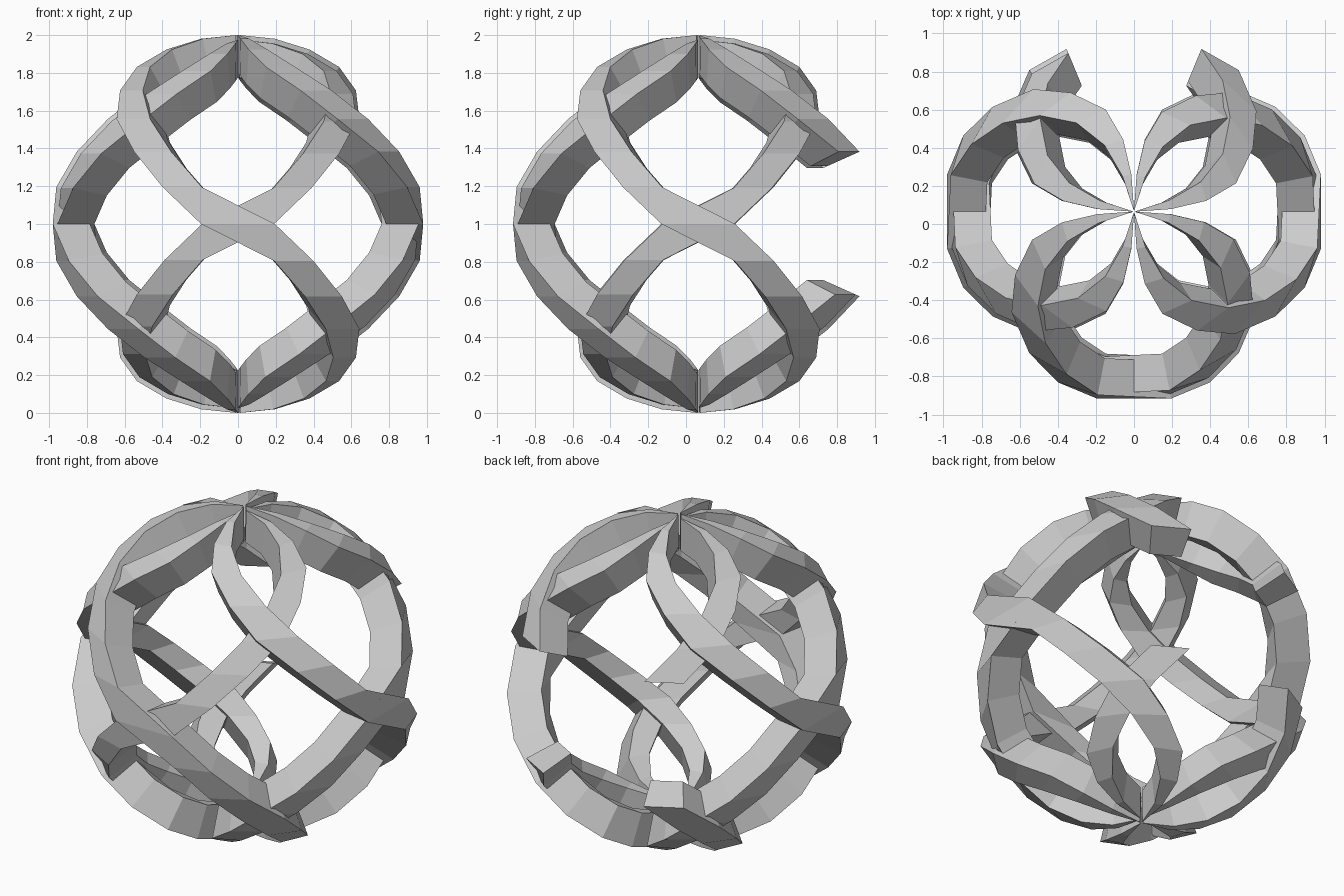
import bpy
import bmesh
from math import sin, cos, radians, pi
from mathutils import Matrix

cube = bpy.data.objects.get("Cube")
if cube:
    bpy.data.objects.remove(cube, do_unlink=True)

# One plain grey for the whole lattice
grey = bpy.data.materials.new("plain grey")
grey.use_nodes = True
colour = (0.6, 0.6, 0.6, 1.0)
grey.diffuse_color = colour
grey.node_tree.nodes["Principled BSDF"].inputs["Base Color"].default_value = colour

# Longitudes of the two ribbon edges, from the equator up to the pole
STEP = 11.25
NEAR = [-11.25, 11.25, 22.5, 34, 45.5, 57, 66, 72, 75]
FAR = [11.25, 24, 36.5, 50.6, 62, 74.5, 81.5, 86, 88]
RINGS = len(NEAR) - 1
THICKNESS = 0.2
CENTRE = (0, 0.065, 1)


def on_sphere(radius, lat, lon):
    """Point on the sphere; longitude is counted from the front."""
    a, b = radians(lat), radians(lon)
    return (radius * cos(a) * sin(b), -radius * cos(a) * cos(b), radius * sin(a))


def section(bm, ring, radius):
    """Four corners of the ribbon at one latitude ring."""
    k = abs(ring)
    lat = min(k * STEP, 89.4)
    if ring >= 0:
        edges = (-NEAR[k], -FAR[k])
    else:
        lat, edges = -lat, (FAR[k], NEAR[k])
    inner = radius - THICKNESS
    corners = [(radius, edges[0]), (radius, edges[1]),
               (inner, edges[1]), (inner, edges[0])]
    return [bm.verts.new(on_sphere(r, lat, lon)) for r, lon in corners]


def ribbon(name, first, last, radius, turn, flip):
    """Box-section band winding over the sphere between two rings."""
    bm = bmesh.new()
    rows = [section(bm, i, radius) for i in range(first, last + 1)]
    for a, b in zip(rows, rows[1:]):
        for i in range(4):
            j = (i + 1) % 4
            bm.faces.new((a[i], a[j], b[j], b[i]))
    bm.faces.new(rows[0])
    bm.faces.new(rows[-1])
    mirror = Matrix.Diagonal((-1 if flip else 1, 1, 1, 1))
    place = Matrix.Translation(CENTRE) @ Matrix.Rotation(turn, 4, "Z") @ mirror
    bm.transform(place)
    bmesh.ops.recalc_face_normals(bm, faces=bm.faces)
    mesh = bpy.data.meshes.new(name)
    bm.to_mesh(mesh)
    bm.free()
    mesh.materials.append(grey)
    bpy.context.collection.objects.link(bpy.data.objects.new(name, mesh))


# Outer and inner bands cross on four sides; the back crossing is left open
for quarter, side in enumerate(("front", "left", "back", "right")):
    for layer, radius, flip in (("outer", 1.0, False), ("inner", 0.975, True)):
        turn = quarter * pi / 2
        name = f"{side}_{layer}_band"
        if side == "back":
            ribbon(name + "_upper", 2, RINGS, radius, turn, flip)
            ribbon(name + "_lower", -RINGS, -2, radius, turn, flip)
        else:
            ribbon(name, -RINGS, RINGS, radius, turn, flip)
